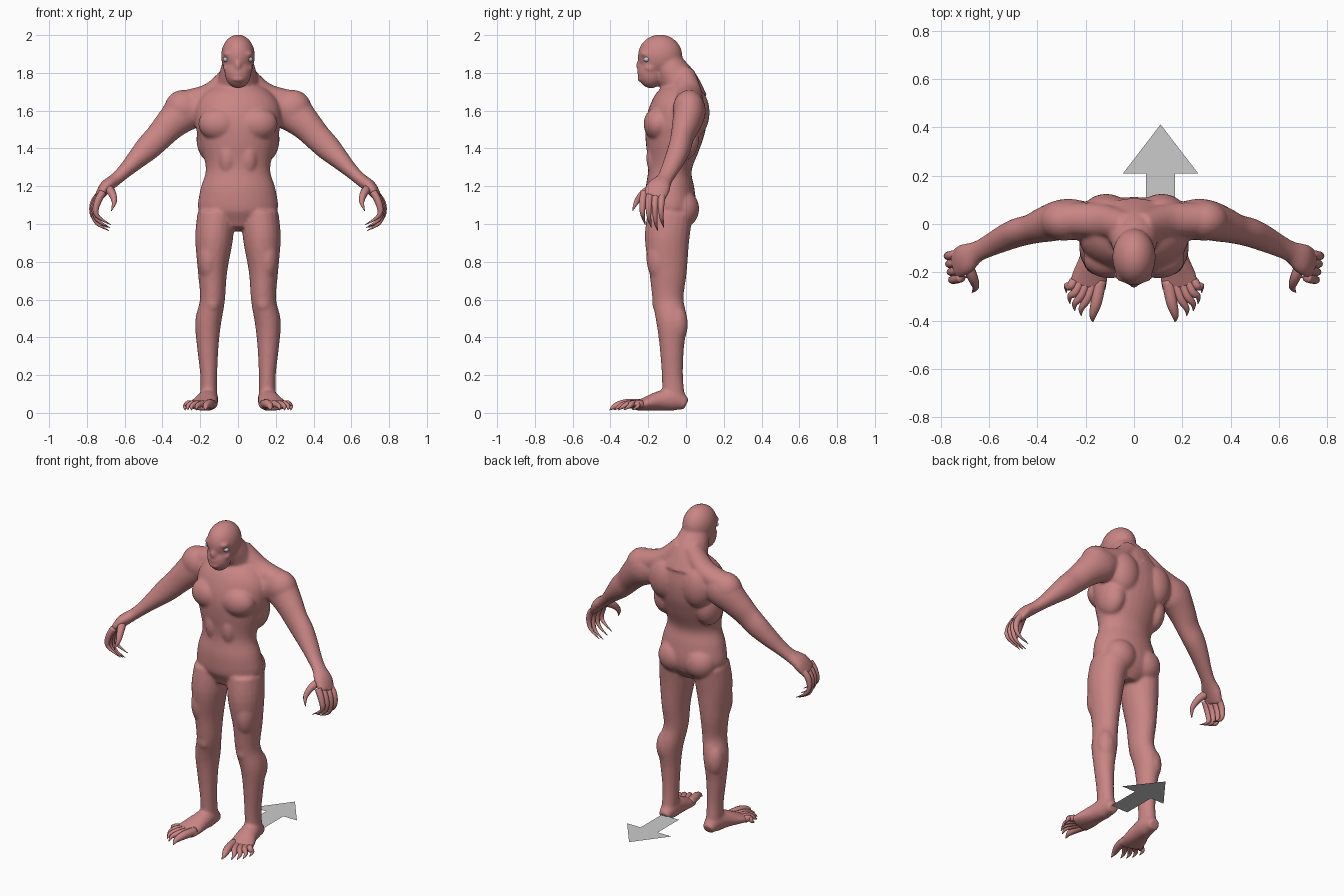
import bpy, bmesh, math
from mathutils import Vector, Matrix

if "Cube" in bpy.data.objects:
    bpy.data.objects.remove(bpy.data.objects["Cube"])

X_AXIS, Y_AXIS = Vector((1, 0, 0)), Vector((0, 1, 0))


def material(name, colour):
    mat = bpy.data.materials.new(name)
    mat.use_nodes = True
    mat.diffuse_color = (*colour, 1)
    mat.node_tree.nodes["Principled BSDF"].inputs["Base Color"].default_value = (*colour, 1)
    return mat


skin = material("dusty pink skin", (0.58, 0.235, 0.23))
eye_colour = material("pale blue eye", (0.5, 0.6, 0.66))
arrow_colour = material("light grey", (0.6, 0.6, 0.6))


def catmull(a, b, c, d, t):
    """Smooth in-between value of two neighbouring stations."""
    return 0.5 * (2 * b + (c - a) * t + (2 * a - 5 * b + 4 * c - d) * t * t
                  + (3 * b - a - 3 * c + d) * t ** 3)


def refine(stations, steps):
    last = len(stations) - 1
    result = []
    for i in range(last):
        quad = [stations[min(max(i + k, 0), last)] for k in (-1, 0, 1, 2)]
        for s in range(steps):
            result.append([catmull(*values, s / steps) for values in zip(*quad)])
    result.append(list(stations[last]))
    return result


def tube(bm, stations, ref=Y_AXIS, side=1, sides=20, steps=4):
    """Loft ellipses through (x, y, z, radius across, radius along ref)."""
    rows = refine(stations, steps)
    centres = [Vector((side * r[0], r[1], r[2])) for r in rows]
    rings = []
    for i, row in enumerate(rows):
        ahead, behind = centres[min(i + 1, len(rows) - 1)], centres[max(i - 1, 0)]
        tangent = (ahead - behind).normalized()
        across = tangent.cross(ref).normalized()
        along = across.cross(tangent)
        ring = []
        for k in range(sides):
            angle = math.tau * k / sides
            ring.append(bm.verts.new(centres[i] + across * math.cos(angle) * row[3]
                                     + along * math.sin(angle) * row[4]))
        rings.append(ring)
    for low, high in zip(rings, rings[1:]):
        for k in range(sides):
            n = (k + 1) % sides
            bm.faces.new((low[k], low[n], high[n], high[k]))
    bm.faces.new(rings[0])
    bm.faces.new(rings[-1])


def digit(bm, points, radius, side, ref):
    """Clawed finger or toe, tapering to a point."""
    count = len(points) - 1
    stations = []
    for i, p in enumerate(points):
        r = radius * (1 - 0.92 * (i / count) ** 2)
        stations.append((*p, r, r))
    tube(bm, stations, ref, side, sides=10)


def ellipsoid(bm, centre, radii, side=1):
    place = Matrix.Translation((side * centre[0], centre[1], centre[2]))
    bmesh.ops.create_uvsphere(bm, u_segments=24, v_segments=16, radius=1,
                              matrix=place @ Matrix.Diagonal((*radii, 1)))


def finish(name, bm, mat, smooth=True):
    bmesh.ops.recalc_face_normals(bm, faces=bm.faces)
    mesh = bpy.data.meshes.new(name)
    bm.to_mesh(mesh)
    bm.free()
    mesh.materials.append(mat)
    for face in mesh.polygons:
        face.use_smooth = smooth
    obj = bpy.data.objects.new(name, mesh)
    bpy.context.collection.objects.link(obj)
    return obj


body = bmesh.new()

# Torso, from crotch to collar
tube(body, [(0, -.09, .97, .09, .08), (0, -.078, 1.06, .205, .13),
            (0, -.085, 1.18, .2, .13), (0, -.085, 1.29, .17, .115),
            (0, -.07, 1.42, .2, .145), (0, -.055, 1.52, .225, .16),
            (0, -.035, 1.62, .225, .15), (0, -.02, 1.7, .17, .12),
            (0, -.02, 1.75, .1, .09)], sides=32)

# Forward-leaning neck, skull, muzzle and lips
tube(body, [(0, .02, 1.64, .16, .1), (0, -.03, 1.74, .115, .1),
            (0, -.085, 1.83, .09, .085), (0, -.11, 1.89, .07, .07)])
ellipsoid(body, (0, -.137, 1.89), (.09, .118, .113))
ellipsoid(body, (0, -.185, 1.8), (.07, .07, .082))
for height in (1.765, 1.797):
    ellipsoid(body, (0, -.215, height), (.045, .045, .014))
ellipsoid(body, (0, -.24, 1.84), (.02, .025, .03))

arm = [(.2, .01, 1.61, .09, .08), (.28, .02, 1.595, .105, .085),
       (.36, 0, 1.525, .085, .075), (.42, -.02, 1.46, .074, .062),
       (.48, -.035, 1.4, .068, .06), (.54, -.06, 1.34, .053, .055),
       (.6, -.09, 1.28, .039, .047), (.65, -.115, 1.235, .034, .045),
       (.7, -.145, 1.195, .035, .065), (.74, -.17, 1.14, .022, .062)]
leg = [(.115, -.085, 1.05, .1, .12), (.127, -.1, .92, .1, .118),
       (.135, -.095, .75, .078, .1), (.135, -.095, .6, .066, .082),
       (.158, -.075, .48, .069, .082), (.16, -.075, .35, .057, .065),
       (.155, -.072, .2, .045, .056), (.155, -.065, .08, .045, .06)]
foot = [(.153, .002, .045, .03, .035), (.155, -.06, .07, .06, .05),
        (.165, -.14, .064, .052, .06), (.18, -.21, .048, .037, .074),
        (.195, -.265, .036, .024, .078)]
trapezius = [(.03, -.01, 1.79, .06, .06), (.14, .015, 1.69, .06, .07),
             (.27, .02, 1.64, .07, .07)]

# Muscle masses: centre and radii
muscles = [((.1, -.145, 1.53), (.11, .08, .09)),     # chest
           ((.115, .045, 1.59), (.1, .08, .13)),     # shoulder blade
           ((.145, -.03, 1.45), (.075, .1, .12)),    # side of back
           ((.29, .015, 1.61), (.1, .085, .1)),      # shoulder
           ((.055, -.16, 1.35), (.05, .05, .1)),     # stomach
           ((.09, -.02, 1.08), (.1, .09, .1)),       # buttock
           ((.155, -.13, .82), (.06, .08, .13)),     # thigh
           ((.135, -.145, .58), (.04, .034, .05)),   # knee
           ((.172, -.045, .47), (.055, .055, .1)),   # calf
           ((.043, -.213, 1.9), (.036, .03, .016)),  # brow
           ((.055, -.19, 1.825), (.025, .03, .02))]  # cheek

for side in (1, -1):
    for limb in (arm, leg, trapezius):
        tube(body, limb, side=side)
    tube(body, foot, X_AXIS, side)
    for centre, radii in muscles:
        ellipsoid(body, centre, radii, side)

# Fuse the masses into one smooth skin
body_object = finish("body", body, skin)
fuse = body_object.modifiers.new("fuse", "REMESH")
fuse.mode = "VOXEL"
fuse.voxel_size = 0.009
fuse.use_smooth_shade = True
soften = body_object.modifiers.new("soften", "SMOOTH")
soften.factor = 0.5
soften.iterations = 6

toe_tips = [(.17, -.405), (.218, -.38), (.245, -.36), (.265, -.33), (.28, -.285)]

for side, label in ((1, "left"), (-1, "right")):
    # Hooked fingers and thumb
    hand = bmesh.new()
    for i in range(4):
        y = -.122 - .033 * i
        drop = .015 * abs(i - 1)
        shift = .006 * i
        digit(hand, [(.715, y, 1.17), (.758 - shift, y - .008, 1.125),
                     (.772 - shift, y - .01, 1.07), (.755 - shift, y - .005, 1.005 + drop),
                     (.69 - shift, y + .005, .965 + drop)], .02, side, Y_AXIS)
    digit(hand, [(.69, -.17, 1.19), (.668, -.22, 1.165), (.655, -.26, 1.12),
                 (.67, -.283, 1.07)], .024, side, X_AXIS)
    finish(label + "_fingers", hand, skin)

    # Arched toes with claws
    toes = bmesh.new()
    for i, (x, y) in enumerate(toe_tips):
        base_x, base_y = .14 + .027 * i, -.235
        mid_x, mid_y = (base_x + x) / 2, (base_y + y) / 2
        digit(toes, [(base_x, base_y, .045), (mid_x, mid_y, .048),
                     (x, y + .03, .035), (x, y, .015)],
              .027 if i == 0 else .02, side, X_AXIS)
    finish(label + "_toes", toes, skin)

    # Eye
    eye = bmesh.new()
    ellipsoid(eye, (.062, -.208, 1.872), (.017, .017, .014), side)
    finish(label + "_eye", eye, eye_colour)

# Flat arrow on the floor pointing backwards
arrow = bmesh.new()
half = [(.06, 0), (.06, .21), (.155, .21), (0, .412)]
outline = half + [(-x, y) for x, y in reversed(half[:-1])]
arrow.faces.new([arrow.verts.new((.11 + x, y, .052)) for x, y in outline])
finish("floor_arrow", arrow, arrow_colour, smooth=False)
